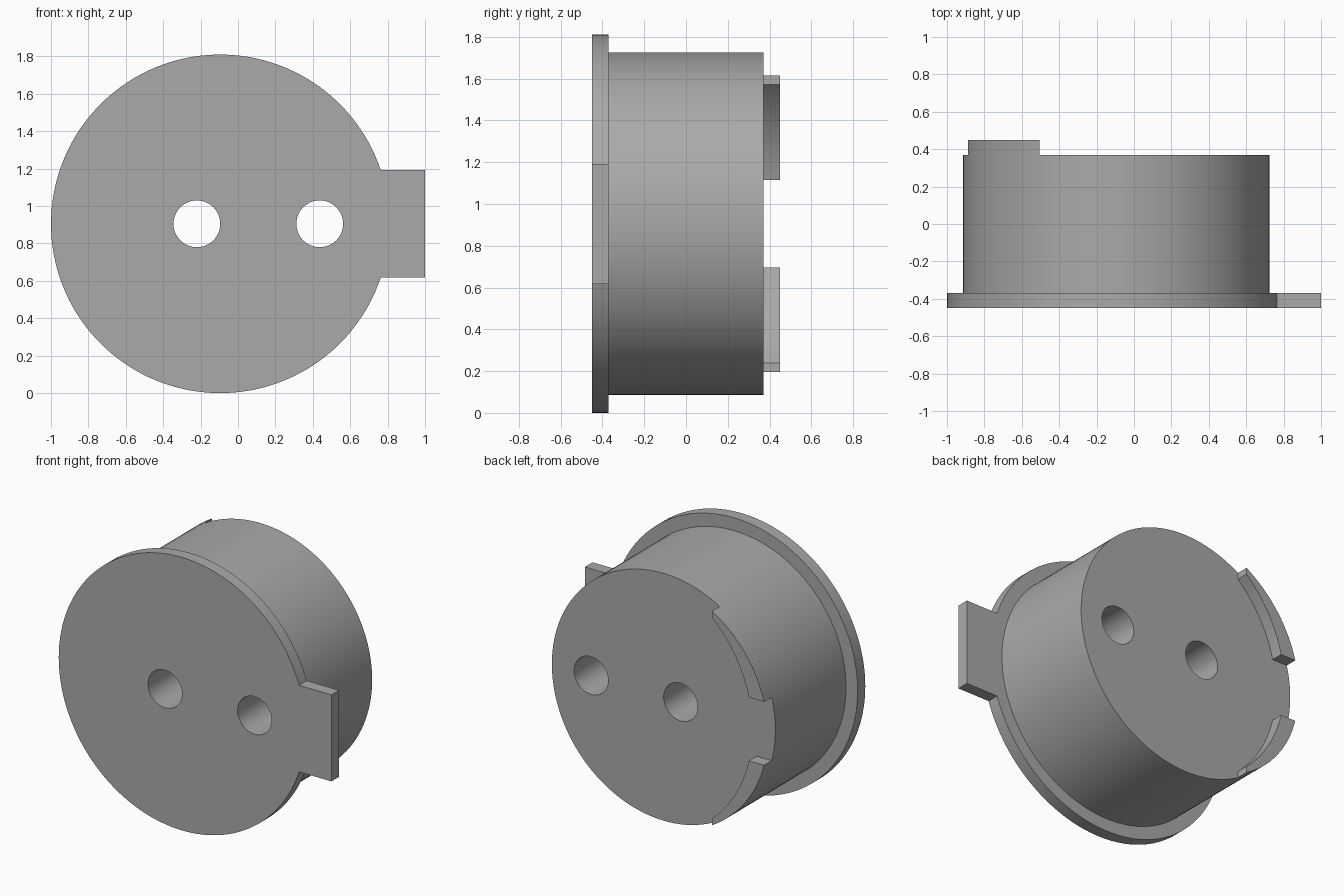
import bpy, bmesh
from math import sin, cos, pi, asin, atan2, sqrt, radians

if "Cube" in bpy.data.objects:
    bpy.data.objects.remove(bpy.data.objects["Cube"])

grey = bpy.data.materials.new("plain grey")
grey.use_nodes = True
grey.diffuse_color = (0.4, 0.4, 0.4, 1)
grey.node_tree.nodes["Principled BSDF"].inputs["Base Color"].default_value = grey.diffuse_color

CX, CZ = -0.095, 0.905          # shared axis of the round parts
FLANGE_R, BODY_R, HOLE_R = 0.905, 0.82, 0.125
BACK, SEAT, TOP, END = -0.45, -0.37, 0.37, 0.45   # depth stations along y


def arc(cx, cz, r, a0, a1, n):
    """Points on an arc, both ends included."""
    return [(cx + r * cos(a0 + (a1 - a0) * i / n),
             cz + r * sin(a0 + (a1 - a0) * i / n)) for i in range(n + 1)]


def circle(cx, cz, r, n):
    return arc(cx, cz, r, 0, 2 * pi, n)[:-1]


def extrude_loops(name, loops, y0, y1):
    """Fill an outline (with any holes) in the xz plane and extrude it along y."""
    bm = bmesh.new()
    edges = []
    for loop in loops:
        vs = [bm.verts.new((x, y0, z)) for x, z in loop]
        edges += [bm.edges.new((vs[i - 1], vs[i])) for i in range(len(vs))]
    bmesh.ops.triangle_fill(bm, edges=edges, use_beauty=True)
    out = bmesh.ops.extrude_face_region(bm, geom=bm.faces[:], use_keep_orig=True)
    moved = [g for g in out["geom"] if isinstance(g, bmesh.types.BMVert)]
    bmesh.ops.translate(bm, verts=moved, vec=(0, y1 - y0, 0))
    bmesh.ops.recalc_face_normals(bm, faces=bm.faces[:])
    mesh = bpy.data.meshes.new(name)
    bm.to_mesh(mesh)
    bm.free()
    mesh.materials.append(grey)
    obj = bpy.data.objects.new(name, mesh)
    bpy.context.collection.objects.link(obj)
    bpy.ops.object.select_all(action="DESELECT")
    obj.select_set(True)
    bpy.context.view_layer.objects.active = obj
    bpy.ops.object.shade_smooth_by_angle(angle=radians(30))
    return obj


holes = [circle(x, CZ, HOLE_R, 48) for x in (-0.22, 0.437)]

# Front flange with its side tab
tab_half = 0.287
a = asin(tab_half / FLANGE_R)
flange = arc(CX, CZ, FLANGE_R, a, 2 * pi - a, 120)
flange += [(1.0, CZ - tab_half), (1.0, CZ + tab_half)]
extrude_loops("front_flange", [flange] + holes, BACK, SEAT)

# Drum body
extrude_loops("drum_body", [circle(CX, CZ, BODY_R, 128)] + holes, SEAT, TOP)

# Two curved lugs on the back: outer edge follows the drum, inner edge is offset
low, far = 0.21, -0.41          # lower cut height and upright cut, from the axis
shift, inner_r = 0.19, 0.897
outer = arc(CX, CZ, BODY_R, atan2(sqrt(BODY_R**2 - far**2), far),
            pi - asin(low / BODY_R), 24)
inner = arc(CX + shift, CZ, inner_r, pi - asin(low / inner_r),
            atan2(sqrt(inner_r**2 - (far - shift)**2), far - shift), 24)
upper = outer + inner
for name, side in (("upper_lug", 1), ("lower_lug", -1)):
    extrude_loops(name, [[(x, CZ + side * (z - CZ)) for x, z in upper]], TOP, END)
